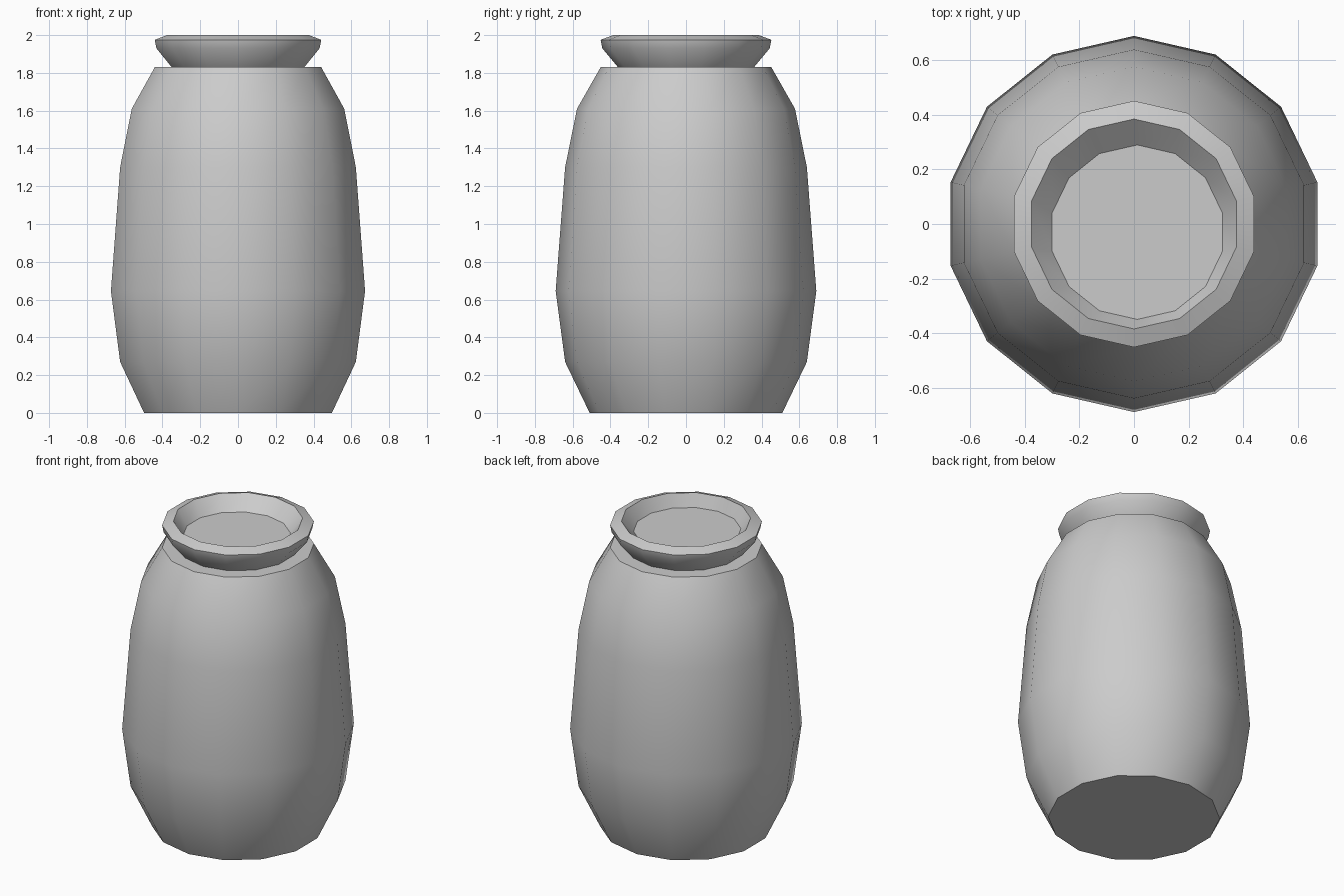
import bpy, bmesh
from math import sin, cos, pi, radians

if "Cube" in bpy.data.objects:
    bpy.data.objects.remove(bpy.data.objects["Cube"])

SIDES = 14


def ring(bm, r, z, cx=0.0, cy=0.0):
    """One polygon ring with a corner on +y."""
    return [bm.verts.new((cx - r * sin(2 * pi * i / SIDES),
                          cy + r * cos(2 * pi * i / SIDES), z))
            for i in range(SIDES)]


# Jar profile from the base, over the shoulder and rim, to the inner floor
profile = [
    (0.51, 0.0), (0.64, 0.27), (0.69, 0.645), (0.64, 1.30),
    (0.577, 1.61), (0.452, 1.83),                  # body
    (0.36, 1.83), (0.443, 1.93), (0.452, 1.975),   # neck and flared lip
    (0.385, 2.0),                                  # rim top
]

bm = bmesh.new()
rings = [ring(bm, r, z) for r, z in profile]
# Inner floor sits slightly off centre
rings.append(ring(bm, 0.32, 1.917, 0.012, -0.03))

for a, b in zip(rings, rings[1:]):
    for i in range(SIDES):
        j = (i + 1) % SIDES
        bm.faces.new((a[i], a[j], b[j], b[i]))
bm.faces.new(rings[0])
bm.faces.new(rings[-1])
bmesh.ops.recalc_face_normals(bm, faces=bm.faces)

mesh = bpy.data.meshes.new("jar")
bm.to_mesh(mesh)
bm.free()
jar = bpy.data.objects.new("jar", mesh)
bpy.context.collection.objects.link(jar)

# Smooth walls, sharp base, shoulder and rim
bpy.context.view_layer.objects.active = jar
jar.select_set(True)
bpy.ops.object.shade_smooth_by_angle(angle=radians(32))
